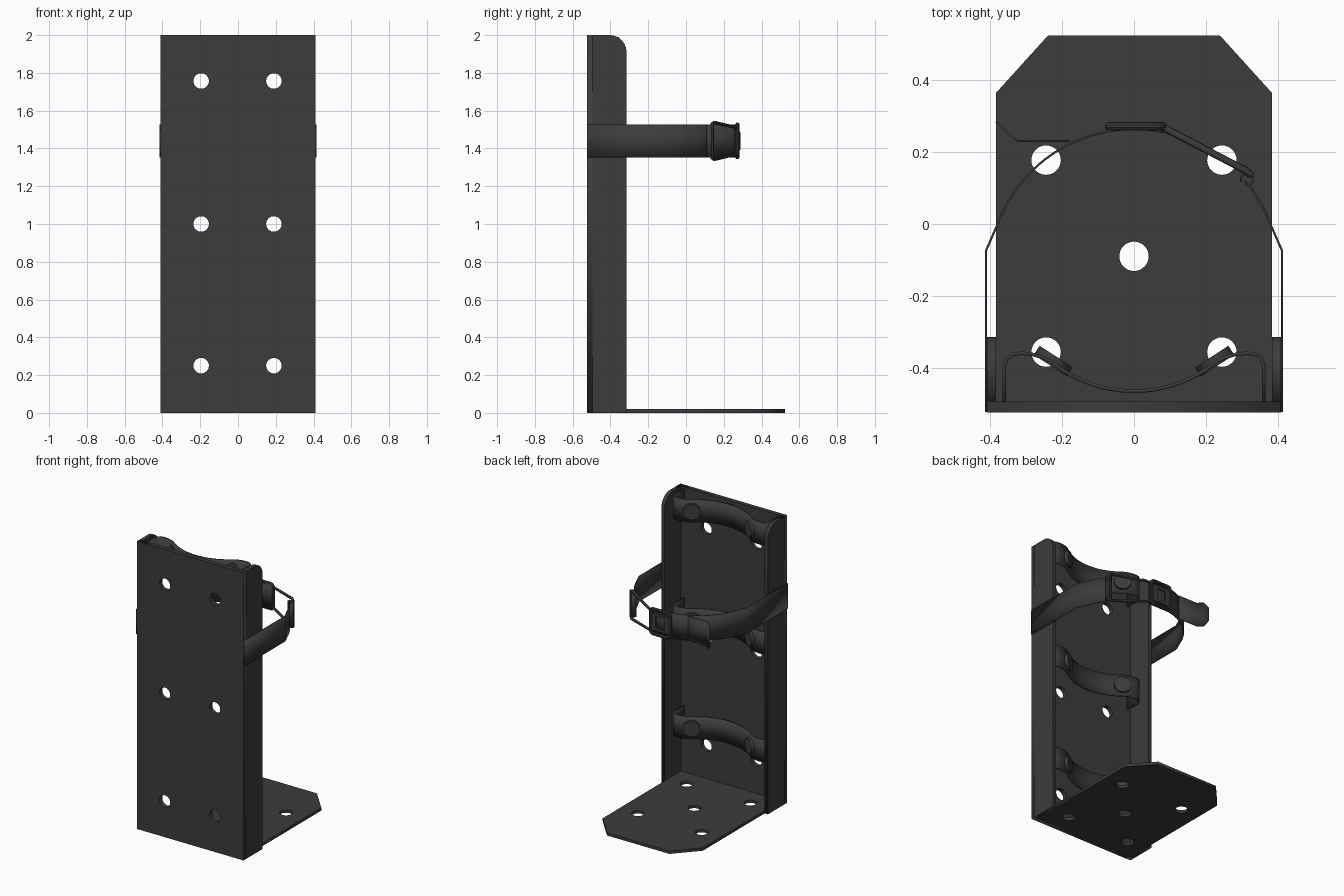
import bpy, bmesh, math
from mathutils import Matrix, Vector

if "Cube" in bpy.data.objects:
    bpy.data.objects.remove(bpy.data.objects["Cube"])

dark = bpy.data.materials.new("dark_metal")
dark.diffuse_color = (0.045, 0.045, 0.045, 1)
dark.use_nodes = True
dark.node_tree.nodes["Principled BSDF"].inputs["Base Color"].default_value = dark.diffuse_color


def add(name, mesh, smooth=False):
    ob = bpy.data.objects.new(name, mesh)
    bpy.context.collection.objects.link(ob)
    mesh.materials.clear()
    mesh.materials.append(dark)
    if smooth:
        bpy.ops.object.select_all(action='DESELECT')
        bpy.context.view_layer.objects.active = ob
        ob.select_set(True)
        bpy.ops.object.shade_smooth_by_angle(angle=math.radians(35))
    return ob


def curve_mesh(curve):
    tmp = bpy.data.objects.new("tmp", curve)
    bpy.context.collection.objects.link(tmp)
    dg = bpy.context.evaluated_depsgraph_get()
    mesh = bpy.data.meshes.new_from_object(tmp.evaluated_get(dg))
    bpy.data.objects.remove(tmp)
    return mesh


def loop_spline(curve, pts):
    s = curve.splines.new('POLY')
    s.points.add(len(pts) - 1)
    for p, c in zip(s.points, pts):
        p.co = (c[0], c[1], c[2] if len(c) > 2 else 0, 1)
    s.use_cyclic_u = True


def circle(cx, cy, r, n=32):
    return [(cx + r * math.cos(2 * math.pi * i / n), cy + r * math.sin(2 * math.pi * i / n))
            for i in range(n)]


def sheet(name, loops, t, u, v, origin):
    """Flat plate from an outline plus hole loops, laid on axes u, v."""
    c = bpy.data.curves.new(name, 'CURVE')
    c.dimensions = '2D'
    c.fill_mode = 'BOTH'
    c.extrude = t / 2
    for l in loops:
        loop_spline(c, l)
    m = curve_mesh(c)
    u, v = Vector(u), Vector(v)
    rot = Matrix((u, v, u.cross(v))).transposed().to_4x4()
    m.transform(Matrix.Translation(origin) @ rot)
    return add(name, m)


def wire(name, pts, r):
    c = bpy.data.curves.new(name, 'CURVE')
    c.dimensions = '3D'
    c.bevel_depth = r
    c.bevel_resolution = 3
    loop_spline(c, pts)
    return add(name, curve_mesh(c), True)


def ribbon(name, pts, z, h, t, tip=None):
    """Upright band following an xy path; tip is the height of the last edge."""
    bm = bmesh.new()
    cols = []
    for i, (x, y) in enumerate(pts):
        k = tip if tip and i == len(pts) - 1 else h
        cols.append((bm.verts.new((x, y, z - k / 2)), bm.verts.new((x, y, z + k / 2))))
    for a, b in zip(cols, cols[1:]):
        bm.faces.new((a[0], b[0], b[1], a[1]))
    m = bpy.data.meshes.new(name)
    bm.to_mesh(m)
    bm.free()
    ob = add(name, m, True)
    mod = ob.modifiers.new("thickness", 'SOLIDIFY')
    mod.thickness = t
    mod.offset = 0
    return ob


def arc(cx, cy, r, a0, a1, n):
    return [(cx + r * math.cos(math.radians(a0 + (a1 - a0) * i / n)),
             cy + r * math.sin(math.radians(a0 + (a1 - a0) * i / n))) for i in range(n + 1)]


# Back plate with six mounting holes
X, Y, Z = (1, 0, 0), (0, 1, 0), (0, 0, 1)
holes = [circle(x, z, 0.041) for x in (-0.195, 0.19) for z in (0.25, 1.0, 1.757)]
sheet("back_plate", [[(-0.41, 0), (0.41, 0), (0.41, 2), (-0.41, 2)]] + holes,
      0.03, X, Z, (0, -0.51, 0))

# Side flanges with rounded top corner
flange = [(-0.495, 0), (-0.315, 0)] + arc(-0.405, 1.91, 0.09, 0, 90, 10) + [(-0.495, 2)]
for side, s in (("left", -1), ("right", 1)):
    sheet(side + "_flange", [flange], 0.025, Y, Z, (s * 0.3975, 0, 0))

# Foot plate with clipped corners and five drain holes
outline = [(-0.385, -0.495), (0.385, -0.495), (0.385, 0.365), (0.24, 0.525),
           (-0.24, 0.525), (-0.385, 0.365)]
drains = [circle(0, -0.09, 0.041)] + [circle(x, y, 0.041) for x in (-0.245, 0.245)
                                      for y in (-0.357, 0.178)]
sheet("foot_plate", [outline] + drains, 0.02, X, Y, (0, 0, 0.01))

# Three curved saddles, each with two round pads
end = [(0.362, -0.495), (0.362, -0.395), (0.355, -0.375), (0.34, -0.364), (0.315, -0.36),
       (0.285, -0.363), (0.26, -0.37)]
saddle = [(-x, y) for x, y in end] + arc(0, -0.1, 0.366, 230, 310, 20) + end[::-1]
for level, z in (("lower", 0.404), ("middle", 1.155), ("upper", 1.912)):
    ribbon(level + "_saddle", saddle, z, 0.155, 0.01)
    for side, s in (("left", -1), ("right", 1)):
        bm = bmesh.new()
        tilt = Vector((-s * 0.545, 0.84, 0)).to_track_quat('Z', 'Y').to_matrix().to_4x4()
        bmesh.ops.create_cone(bm, cap_ends=True, segments=24, radius1=0.055, radius2=0.055,
                              depth=0.03,
                              matrix=Matrix.Translation((s * 0.225, -0.382, z)) @ tilt)
        m = bpy.data.meshes.new("pad")
        bm.to_mesh(m)
        bm.free()
        add(f"{level}_{side}_pad", m, True)

# Strap halves: the right one curls round the buckle wire
ZS = 1.44
right = [(0.413, -0.524), (0.413, -0.075)] + arc(0, -0.14, 0.405, 20, 40, 5)
ribbon("right_strap", right + arc(0.315, 0.125, 0.017, 260, 560, 12), ZS, 0.175, 0.006)
left = [(-0.413, -0.524), (-0.413, -0.075)] + arc(0, -0.14, 0.405, 160, 78, 20)
ribbon("left_strap", left, ZS, 0.175, 0.006)
ribbon("strap_tail", [(-0.18, 0.231), (-0.325, 0.232), (-0.36, 0.263), (-0.385, 0.285)],
       ZS, 0.17, 0.006, tip=0.09)

# Wire link narrowing toward the lever frame
wire("buckle_link", [(0.325, 0.138, ZS - 0.09), (0.325, 0.138, ZS + 0.09),
                     (0.31, 0.15, ZS + 0.097), (0.08, 0.27, ZS + 0.07),
                     (0.08, 0.27, ZS - 0.07), (0.31, 0.15, ZS - 0.097)], 0.01)

# Lever frame: rounded rectangle lying on the strap
frame = []
for cx, cz, a in ((0.06, 0.065, 0), (-0.05, 0.065, 90), (-0.05, -0.065, 180), (0.06, -0.065, 270)):
    frame += [(x, 0.272, ZS + z) for x, z in arc(cx, cz, 0.02, a, a + 90, 4)]
wire("lever_frame", frame, 0.012)
sheet("lever_plate", [[(-0.06, -0.06), (0.07, -0.06), (0.07, 0.06), (-0.06, 0.06)],
                      [(-0.03, -0.04), (0.04, -0.04), (0.04, 0.04), (-0.03, 0.04)]],
      0.012, X, Z, (0, 0.272, ZS))
